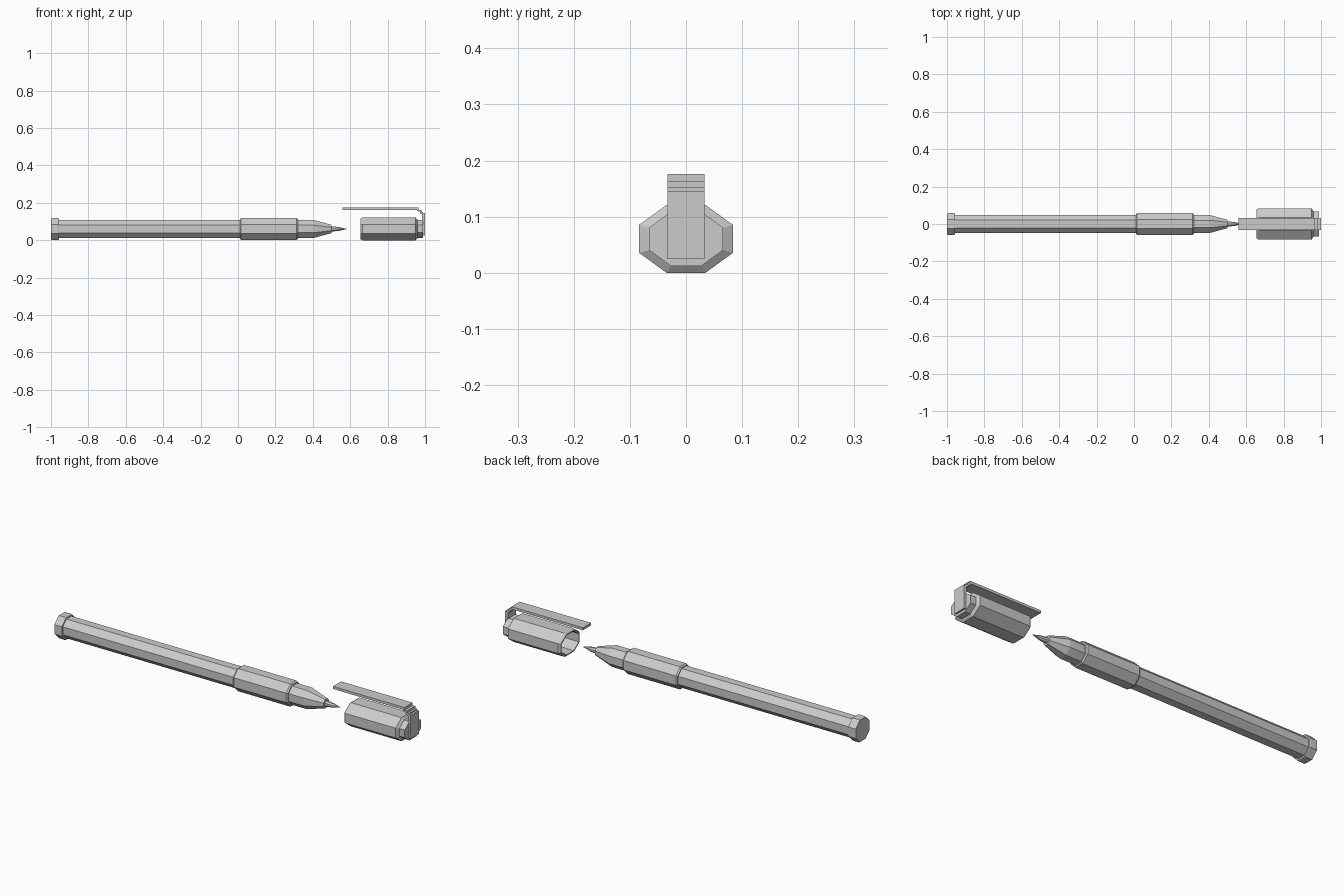
import bpy
import bmesh
from math import cos, sin, pi

cube = bpy.data.objects.get("Cube")
if cube:
    bpy.data.objects.remove(cube)

AXIS_Z = 0.0605
SIDES = 8

grey = bpy.data.materials.new("plain grey")
grey.use_nodes = True
grey.diffuse_color = (0.6, 0.6, 0.6, 1)
grey.node_tree.nodes["Principled BSDF"].inputs["Base Color"].default_value = (0.6, 0.6, 0.6, 1)


def finish(name, bm):
    bmesh.ops.recalc_face_normals(bm, faces=bm.faces)
    mesh = bpy.data.meshes.new(name)
    bm.to_mesh(mesh)
    bm.free()
    mesh.materials.append(grey)
    obj = bpy.data.objects.new(name, mesh)
    bpy.context.collection.objects.link(obj)
    return obj


def octagonal(name, profile, widen=1.0):
    """Eight-sided part along x; profile holds (x, half height) pairs."""
    bm = bmesh.new()
    rings = []
    for x, half in profile:
        r = half / cos(pi / SIDES)
        angles = [2 * pi * (i + 0.5) / SIDES for i in range(SIDES)]
        rings.append([bm.verts.new((x, r * cos(a) * widen, AXIS_Z + r * sin(a)))
                      for a in angles])
    for a, b in zip(rings, rings[1:]):
        for i in range(SIDES):
            j = (i + 1) % SIDES
            bm.faces.new((a[i], a[j], b[j], b[i]))
    bm.faces.new(rings[0])
    bm.faces.new(rings[-1])
    return finish(name, bm)


def extruded(name, outline, half_width):
    """Side outline of (x, z) points, extruded across y."""
    bm = bmesh.new()
    face = bm.faces.new([bm.verts.new((x, -half_width, z)) for x, z in outline])
    new = bmesh.ops.extrude_face_region(bm, geom=[face])["geom"]
    verts = [v for v in new if isinstance(v, bmesh.types.BMVert)]
    bmesh.ops.translate(bm, verts=verts, vec=(0, 2 * half_width, 0))
    return finish(name, bm)


# Pen
octagonal("end_plug", [(-1.0, 0.056), (-0.997, 0.058), (-0.96, 0.058), (-0.957, 0.056)])
octagonal("barrel", [(-0.96, 0.049), (0.02, 0.049)])
octagonal("grip", [(0.01, 0.053), (0.017, 0.058), (0.313, 0.058), (0.32, 0.053)])
octagonal("nose", [(0.315, 0.048), (0.405, 0.048), (0.50, 0.022)])
octagonal("writing_tip", [(0.495, 0.014), (0.535, 0.011), (0.58, 0.001)])

# Hollow cap, profile runs from the inner floor over the rim to the outer end
octagonal("cap", [(0.945, 0.05), (0.655, 0.05), (0.655, 0.055), (0.665, 0.0605),
                  (0.95, 0.0605), (0.96, 0.048), (0.99, 0.048)], widen=1.38)

# Clip with its stepped bend
extruded("clip", [(0.56, 0.163), (0.56, 0.176), (0.965, 0.176), (0.965, 0.163),
                  (0.98, 0.163), (0.98, 0.152), (0.99, 0.152), (0.99, 0.145),
                  (1.0, 0.145), (1.0, 0.025), (0.985, 0.025), (0.985, 0.138),
                  (0.972, 0.145), (0.972, 0.154), (0.958, 0.156), (0.958, 0.163)], 0.033)
